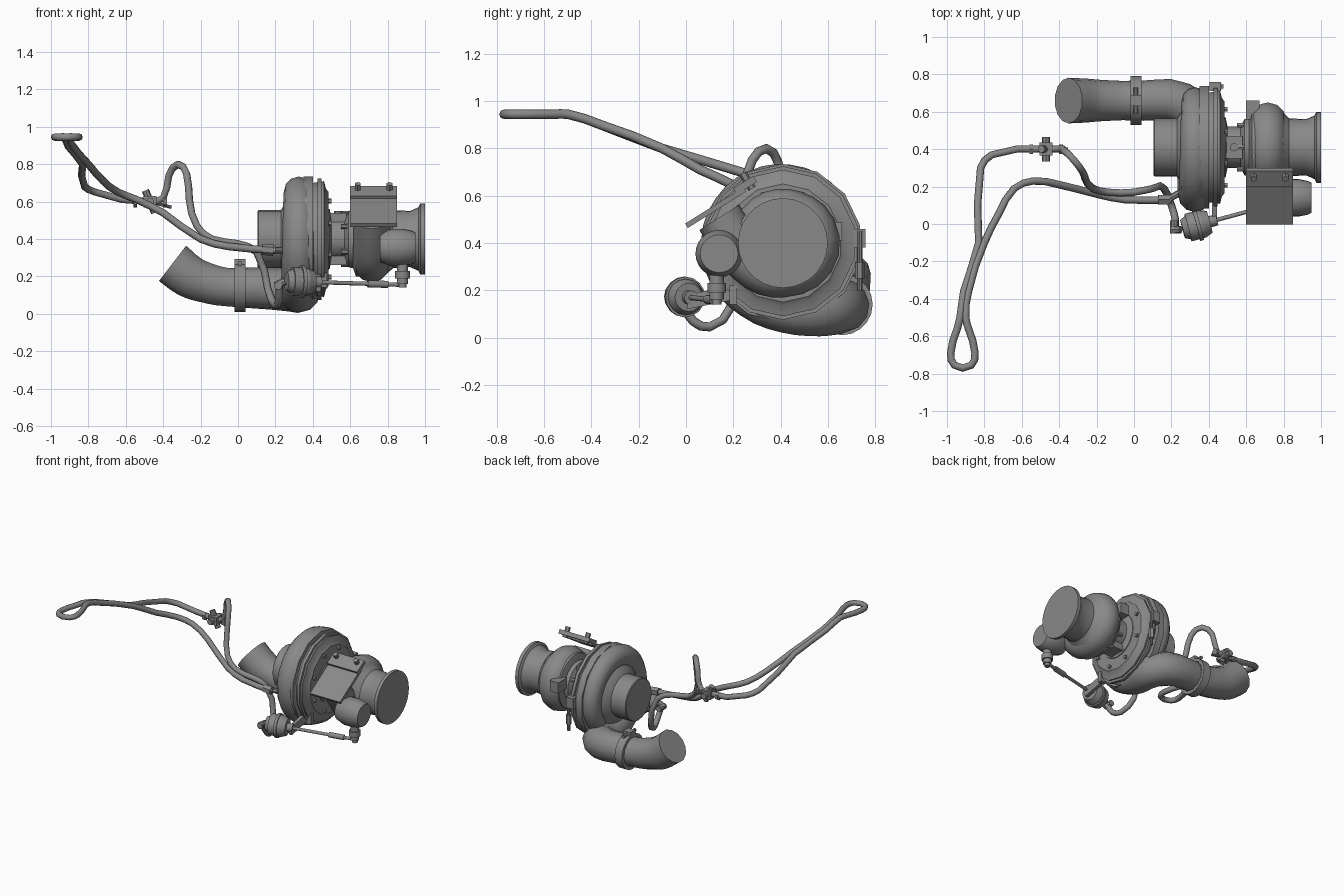
import bpy, bmesh, math
from mathutils import Vector

cube = bpy.data.objects.get("Cube")
if cube:
    bpy.data.objects.remove(cube)

metal = bpy.data.materials.new("grey metal")
metal.use_nodes = True
grey = (.25, .25, .25, 1)
metal.diffuse_color = grey
metal.node_tree.nodes["Principled BSDF"].inputs["Base Color"].default_value = grey

rotor = Vector((0, .41, .4))       # shared rotor axis, parallel to x
outlet = Vector((0, .66, .14))     # straight part of the compressor outlet
bypass = Vector((0, .14, .355))    # bypass chamber axis


def select_only(ob):
    bpy.ops.object.select_all(action='DESELECT')
    ob.select_set(True)
    bpy.context.view_layer.objects.active = ob


def finish(ob, name, angle=35):
    ob.name = name
    ob.data.materials.clear()
    ob.data.materials.append(metal)
    select_only(ob)
    bpy.ops.object.shade_smooth_by_angle(angle=math.radians(angle))


def add_object(name, data):
    ob = bpy.data.objects.new(name, data)
    bpy.context.collection.objects.link(ob)
    return ob


def rod(name, start, end, radius, end_radius=None, sides=16):
    start, end = Vector(start), Vector(end)
    span = end - start
    bpy.ops.mesh.primitive_cone_add(vertices=sides, radius1=radius, radius2=end_radius or radius,
                                    depth=span.length, location=(start + end) / 2,
                                    rotation=span.to_track_quat('Z', 'Y').to_euler())
    finish(bpy.context.object, name)


def box(name, centre, size, tilt=0):
    bpy.ops.mesh.primitive_cube_add(size=1, location=centre, rotation=(tilt, 0, 0))
    bpy.context.object.scale = size
    finish(bpy.context.object, name)


def lathe(name, centre, profile, sides=24):
    """Revolve (x, radius) pairs about a line parallel to x and close the ends."""
    bm = bmesh.new()
    verts = [bm.verts.new(centre + Vector((x, 0, r))) for x, r in profile]
    edges = [bm.edges.new(pair) for pair in zip(verts, verts[1:])]
    bmesh.ops.spin(bm, geom=verts + edges, cent=centre, axis=(1, 0, 0),
                   angle=math.tau, steps=sides)
    bmesh.ops.remove_doubles(bm, verts=bm.verts, dist=.0001)
    bmesh.ops.holes_fill(bm, edges=bm.edges, sides=sides)
    bmesh.ops.recalc_face_normals(bm, faces=bm.faces)
    mesh = bpy.data.meshes.new(name)
    bm.to_mesh(mesh)
    bm.free()
    finish(add_object(name, mesh), name)


def sweep(name, points, radii, roundness=4, steps=3):
    """Smooth pipe through the points, with one radius for each point."""
    curve = bpy.data.curves.new(name, 'CURVE')
    curve.dimensions = '3D'
    curve.bevel_depth = 1
    curve.bevel_resolution = roundness
    curve.resolution_u = steps
    curve.use_fill_caps = True
    spline = curve.splines.new('BEZIER')
    spline.bezier_points.add(len(points) - 1)
    for knot, point, radius in zip(spline.bezier_points, points, radii):
        knot.co = point
        knot.radius = radius
        knot.handle_left_type = knot.handle_right_type = 'AUTO'
    select_only(add_object(name, curve))
    bpy.ops.object.convert(target='MESH')
    finish(bpy.context.object, name, 50)


def around(degrees, radius, x):
    turn = math.radians(degrees)
    return rotor + Vector((x, radius * math.cos(turn), radius * math.sin(turn)))


def bolt_circle(name, count, radius, start, end, size):
    for i in range(count):
        angle = 360 * (i + .5) / count
        rod(name, around(angle, radius, start), around(angle, radius, end), size, sides=6)


# Compressor inlet, casing ring, backplate and clamp
lathe("compressor_inlet", rotor, [(.105, .15), (.11, .155), (.23, .155), (.25, .19),
                                  (.3, .24), (.42, .25)])
rod("casing_ring", around(0, 0, .35), around(0, 0, .4), .335, sides=14)
lathe("compressor_backplate", rotor, [(.39, .26), (.4, .3), (.46, .31), (.47, .27),
                                      (.485, .25), (.485, .16)], sides=14)
rod("clamp_band", around(0, 0, .425), around(0, 0, .447), .325, sides=14)
bolt_circle("compressor_bolt", count=8, radius=.22, start=.48, end=.5, size=.014)
box("rear_boss", (.435, .735, .42), (.06, .05, .08))
rod("rear_stud", (.46, .735, .2), (.46, .735, .45), .011, sides=8)
rod("rear_stud_nut", (.46, .735, .25), (.46, .735, .32), .02, sides=6)

# Scroll widening around the compressor, then turning into the outlet
turns = [i / 9 for i in range(10)]
scroll = [around(280 * turn - 40, .25 + .01 * turn, .325) for turn in turns]
scroll_radii = [.065 + .03 * turn for turn in turns]
scroll += [(.32, .42, .125), (.32, .56, .12), (.25, .645, .13), outlet + Vector((.04, 0, 0))]
sweep("compressor_scroll", scroll, scroll_radii + [.105, .115, .115, .108])

# Outlet elbow, rising along an arc
elbow = [outlet + Vector((-x, 0, .9 * x * x)) for x in (-.05, .06, .17, .26)]
elbow.append(outlet + Vector((-.35, 0, .13)))
sweep("outlet_elbow", elbow, [.108, .105, .11, .118, .122], roundness=5)
rod("outlet_clamp", outlet - Vector((.02, 0, 0)), outlet + Vector((.04, 0, 0)), .13, sides=20)
box("clamp_lug", (.01, .66, .275), (.06, .06, .035))
rod("clamp_bolt", (.01, .59, .27), (.01, .73, .27), .012, sides=8)

# Bearing housing with oil pads above and below
lathe("bearing_housing", rotor, [(.46, .17), (.49, .16), (.5, .11), (.57, .11),
                                 (.59, .15), (.63, .16)])
bolt_circle("housing_bolt", count=6, radius=.135, start=.55, end=.61, size=.014)
for name, height in (("oil_inlet_pad", .11), ("oil_drain_pad", -.11)):
    box(name, rotor + Vector((.535, 0, height)), (.09, .12, .06))
rod("oil_inlet", around(90, .13, .535), around(90, .15, .535), .022, sides=10)

# Turbine scroll, winding in from the inlet flange
turbine = [around(angle, reach, .715) for angle, reach in
           ((158, .29), (180, .2), (225, .15), (270, .13), (330, .14), (385, .14),
            (430, .13), (470, .13), (510, .13))]
sweep("turbine_scroll", turbine, [.1] * len(turbine))
lathe("turbine_outlet", rotor, [(.61, .14), (.63, .2), (.78, .2), (.83, .155), (.92, .15),
                                (.965, .17), (.975, .19), (1, .19)], sides=28)
box("turbine_lug", (.635, .61, .45), (.07, .1, .08))

# Bypass chamber and its lever
lathe("bypass_chamber", bypass, [(.76, .08), (.82, .1), (.88, .1), (.93, .09), (.95, .08)])
for name, low, high, radius in (("lever_shaft", .16, .29, .03), ("lever_collar", .19, .23, .04),
                                ("lever_pin", .14, .18, .02)):
    rod(name, (.88, .13, low), (.88, .13, high), radius, sides=12)

# Sloping inlet plate with a bolted strip
slope = math.radians(32)
box("inlet_plate", (.725, .125, .55), (.25, .29, .022), slope)
box("plate_strip", (.725, .25, .645), (.25, .1, .03), slope)
for x in (.64, .81):
    rod("strip_bolt", (x, .28, .63), (x, .24, .695), .018, sides=6)

# Actuator canister and rod, in line with the lever
base, tip = Vector((.25, -.03, .175)), Vector((.88, .14, .155))
axis = (tip - base).normalized()


def actuator_part(name, start, end, radius, end_radius=None):
    rod(name, base + axis * start, base + axis * end, radius, end_radius)


actuator_part("actuator_rear", .01, .05, .05, .07)
actuator_part("actuator_can", .04, .12, .076)
actuator_part("actuator_rim", .085, .105, .086)
actuator_part("actuator_front", .12, .16, .076, .06)
actuator_part("actuator_nose", .16, .2, .03)
actuator_part("actuator_rod", .18, .65, .011)
actuator_part("rod_sleeve", .46, .57, .019)
box("actuator_bracket", (.43, .1, .17), (.025, .2, .06), .2)
box("bracket_foot", (.45, .2, .18), (.05, .03, .08))
rod("actuator_port", base, (.2, -.03, .15), .02, sides=8)
rod("port_elbow", (.215, -.05, .15), (.215, .02, .15), .022, sides=8)

# Long hose: down from the actuator, over an arch and through the valve
hose = [(.22, -.02, .15), (.22, .03, .07), (.2, .1, .045), (.16, .19, .13), (.1, .19, .33),
        (0, .17, .375), (-.14, .17, .4), (-.22, .19, .47), (-.26, .24, .61),
        (-.275, .28, .75), (-.32, .34, .8), (-.37, .39, .74), (-.4, .4, .62),
        (-.47, .4, .6), (-.76, .37, .65), (-.82, .3, .68), (-.83, -.1, .8), (-.91, -.36, .9)]
# Flat loop, the same on both sides, then the line back to the compressor
loop_side = [(.015, -.5), (.03, -.56), (.065, -.69), (.045, -.755)]
hose += [(-.915 - x, y, .945) for x, y in loop_side]
hose += [(x - .915, y, .945) for x, y in reversed(loop_side)]
hose += [(-.885, -.36, .9), (-.8, -.1, .8), (-.72, .06, .71), (-.64, .19, .65),
         (-.54, .23, .61), (-.4, .21, .54), (-.2, .16, .4), (-.05, .13, .36), (.2, .13, .34)]
sweep("control_hose", hose, [.02] * len(hose), roundness=2, steps=2)
rod("hose_end_nut", (.13, .13, .345), (.19, .13, .34), .03, sides=6)
rod("hose_end_pipe", (.18, .13, .34), (.3, .2, .34), .018, sides=8)

# Valve fitting in the hose
valve = Vector((-.47, .4, .6))
box("valve_body", valve, (.07, .07, .06))
for name, reach, radius in (("valve_cross", (0, .065, 0), .022), ("valve_stem", (.025, 0, -.06), .02)):
    rod(name, valve - Vector(reach), valve + Vector(reach), radius, sides=8)
for side in (-1, 1):
    middle = valve + Vector((.07 * side, 0, 0))
    rod("valve_nut", middle, middle + Vector((.02 * side, 0, 0)), .03, sides=6)
rod("valve_port", valve, (-.355, .4, .57), .009, sides=8)
